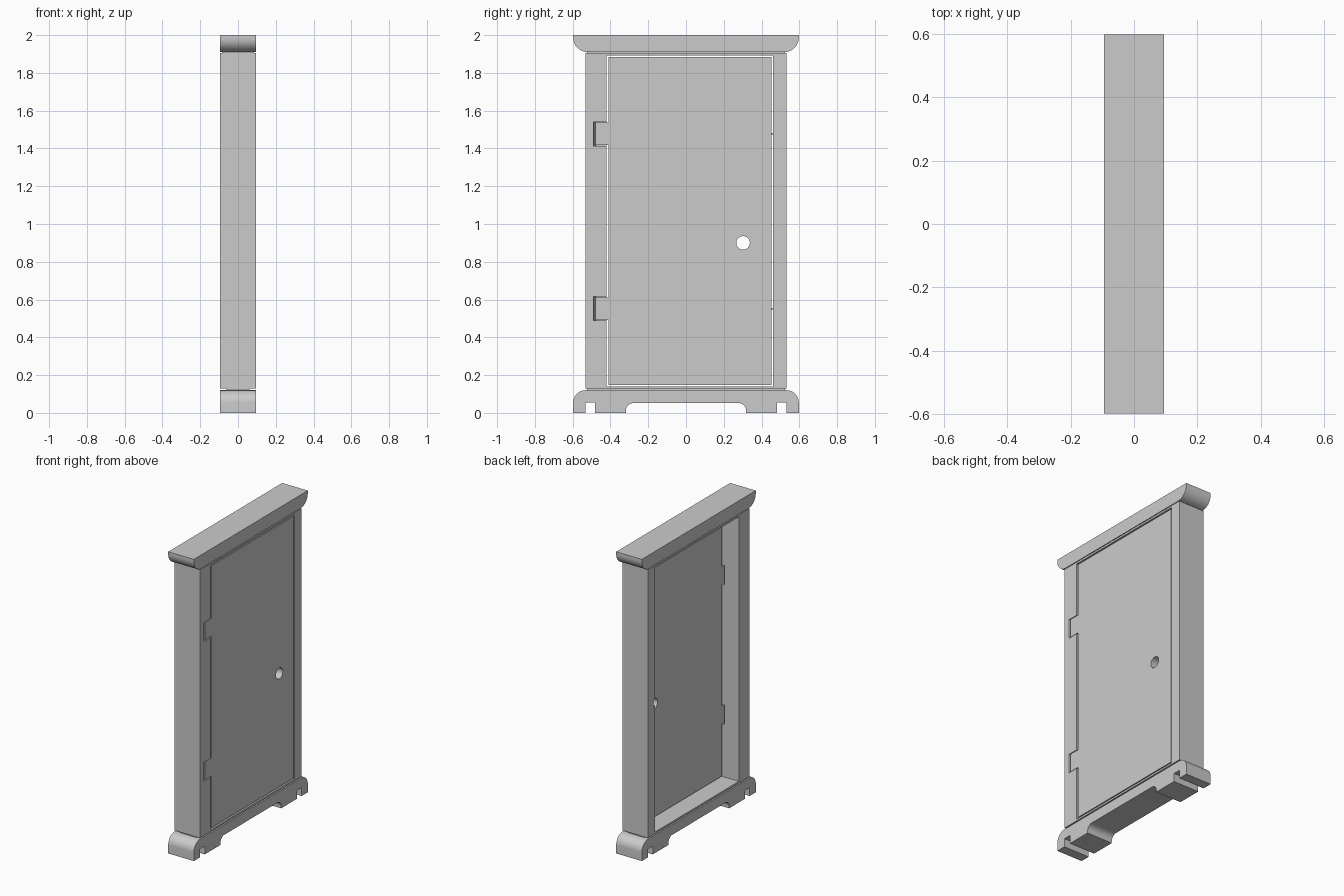
import bpy, bmesh, math

cube = bpy.data.objects.get("Cube")
if cube:
    bpy.data.objects.remove(cube, do_unlink=True)

grey = bpy.data.materials.new("plain grey")
grey.use_nodes = True
grey.diffuse_color = (0.6, 0.6, 0.6, 1)
grey.node_tree.nodes["Principled BSDF"].inputs["Base Color"].default_value = (0.6, 0.6, 0.6, 1)

BACK, FRONT = -0.094, 0.094
DOOR_BACK = 0.022
HINGES = (0.552, 1.477)


def prism(name, outline, lo, hi, axis="x"):
    """Extrude an outline: (y, z) points along x, or (x, y) points along z."""
    place = (lambda p, t: (t, p[0], p[1])) if axis == "x" else (lambda p, t: (p[0], p[1], t))
    bm = bmesh.new()
    ends = [[bm.verts.new(place(p, t)) for p in outline] for t in (lo, hi)]
    n = len(outline)
    bm.faces.new(ends[0])
    bm.faces.new(ends[1])
    for i in range(n):
        j = (i + 1) % n
        bm.faces.new((ends[0][i], ends[0][j], ends[1][j], ends[1][i]))
    bmesh.ops.recalc_face_normals(bm, faces=bm.faces)
    mesh = bpy.data.meshes.new(name)
    bm.to_mesh(mesh)
    bm.free()
    mesh.materials.append(grey)
    obj = bpy.data.objects.new(name, mesh)
    bpy.context.collection.objects.link(obj)
    return obj


def rect(y0, y1, z0, z1):
    return [(y0, z0), (y1, z0), (y1, z1), (y0, z1)]


def arc(cy, cz, ry, rz, start, end, steps=12):
    return [(cy + ry * math.cos(a), cz + rz * math.sin(a))
            for a in (math.radians(start + (end - start) * i / steps) for i in range(steps + 1))]


def mirrored(half):
    """Complete a profile running from its right side with its left side."""
    return half + [(-y, z) for y, z in reversed(half)]


def activate(obj):
    bpy.ops.object.select_all(action="DESELECT")
    obj.select_set(True)
    bpy.context.view_layer.objects.active = obj


def cut(obj, cutter):
    cutter.hide_render = True
    mod = obj.modifiers.new("cut", "BOOLEAN")
    mod.operation, mod.solver, mod.object = "DIFFERENCE", "EXACT", cutter
    activate(obj)
    bpy.ops.object.modifier_apply(modifier=mod.name)
    bpy.data.objects.remove(cutter, do_unlink=True)


def smooth(obj):
    activate(obj)
    bpy.ops.object.shade_smooth_by_angle(angle=math.radians(30))


# Cap with rounded lower ends
smooth(prism("cap", mirrored(arc(0.52, 1.985, 0.077, 0.075, -90, 0) + [(0.597, 2.0)]), BACK, FRONT))

# Base with rounded shoulders, end notches and a shallow arch
base = arc(0.278, 0.012, 0.04, 0.04, 90, 0) + [(0.318, 0), (0.482, 0), (0.482, 0.055),
       (0.532, 0.055), (0.532, 0), (0.597, 0)] + arc(0.532, 0.055, 0.065, 0.065, 0, 90)
smooth(prism("base", mirrored(base), BACK, FRONT))

# Recessed necks joining the frame to base and cap
prism("lower_neck", rect(-0.525, 0.525, 0.118, 0.13), -0.06, 0.06)
prism("upper_neck", rect(-0.525, 0.525, 1.902, 1.912), -0.085, 0.085)

# Frame with its opening, slanted hinge pockets and latch notch
frame = prism("frame", rect(-0.532, 0.532, 0.128, 1.905), BACK, FRONT)
cut(frame, prism("opening", rect(-0.42, 0.46, 0.14, 1.893), -0.2, 0.2))
for z in HINGES:
    pocket = [(0.12, -0.495), (0.012, -0.477), (0.012, -0.4), (0.12, -0.4)]
    cut(frame, prism("pocket", pocket, z - 0.064, z + 0.064, "z"))
cut(frame, prism("latch_notch", rect(0.44, 0.475, 0.98, 1.02), -0.12, -0.08))

# Door with hinge tabs in its outline and a round handle hole
door_outline = [(0.452, 0.148), (0.452, 1.885), (-0.41, 1.885)]
for z in reversed(HINGES):
    door_outline += [(-0.41, z + 0.06), (-0.478, z + 0.06), (-0.478, z - 0.06), (-0.41, z - 0.06)]
door_outline.append((-0.41, 0.148))
door = prism("door", door_outline, DOOR_BACK, FRONT - 0.002)
cut(door, prism("handle_hole", arc(0.302, 0.9, 0.036, 0.036, 0, 345, 23), -0.2, 0.2))
smooth(door)

# Small pins bridging the gap on the opening side
for name, z in zip(("lower_pin", "upper_pin"), HINGES):
    prism(name, rect(0.447, 0.463, z - 0.004, z + 0.004), 0.04, 0.08)
